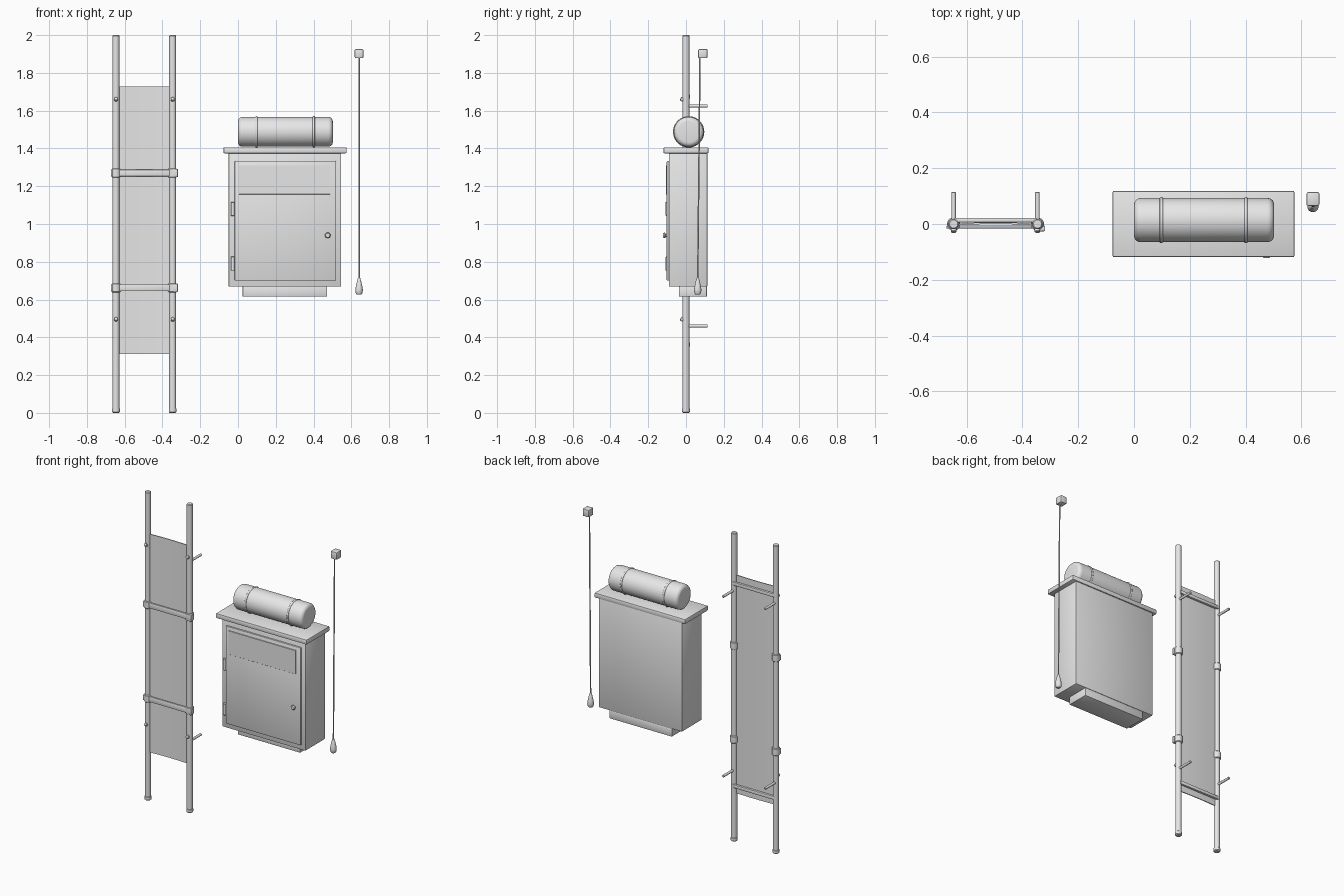
import bpy, bmesh, math
from mathutils import Matrix, Vector

if "Cube" in bpy.data.objects:
    bpy.data.objects.remove(bpy.data.objects["Cube"])

grey = bpy.data.materials.new("plain_grey")
grey.diffuse_color = (0.8, 0.8, 0.8, 1)
grey.use_nodes = True
grey.node_tree.nodes["Principled BSDF"].inputs["Base Color"].default_value = grey.diffuse_color


def finish(name, bm, angle=35):
    bmesh.ops.recalc_face_normals(bm, faces=bm.faces)
    me = bpy.data.meshes.new(name)
    bm.to_mesh(me)
    bm.free()
    me.materials.append(grey)
    ob = bpy.data.objects.new(name, me)
    bpy.context.collection.objects.link(ob)
    bpy.ops.object.select_all(action='DESELECT')
    ob.select_set(True)
    bpy.context.view_layer.objects.active = ob
    bpy.ops.object.shade_smooth_by_angle(angle=math.radians(angle))
    return ob


def box(name, lo, hi, bevel=0.0, segs=2):
    """Box between two corners with optional rounded edges."""
    bm = bmesh.new()
    bmesh.ops.create_cube(bm, size=1)
    for v in bm.verts:
        v.co = Vector([(a + b) / 2 + c * (b - a) for a, b, c in zip(lo, hi, v.co)])
    if bevel:
        bmesh.ops.bevel(bm, geom=bm.edges[:], offset=bevel, segments=segs,
                        profile=0.5, affect='EDGES')
    return finish(name, bm)


def lathe(name, profile, origin, axis=(0, 0, 1), sides=20):
    """Spin (radius, height) pairs about an axis, capping open ends."""
    bm = bmesh.new()
    rings = []
    for r, h in profile:
        rings.append([bm.verts.new((r * math.cos(2 * math.pi * i / sides),
                                    r * math.sin(2 * math.pi * i / sides), h))
                      for i in range(sides)])
    for a, b in zip(rings, rings[1:]):
        for i in range(sides):
            j = (i + 1) % sides
            bm.faces.new((a[i], a[j], b[j], b[i]))
    bm.faces.new(rings[0][::-1])
    bm.faces.new(rings[-1])
    turn = Vector((0, 0, 1)).rotation_difference(Vector(axis)).to_matrix().to_4x4()
    bmesh.ops.transform(bm, matrix=Matrix.Translation(origin) @ turn, verts=bm.verts)
    return finish(name, bm)


def rod(name, r, start, end, sides=16, b=0.002):
    d = Vector(end) - Vector(start)
    n = d.length
    return lathe(name, [(r - b, 0), (r, b), (r, n - b), (r - b, n)], start, d.normalized(), sides)


# --- Stretcher ---
POLES = (-0.646, -0.346)
for side, x in zip(("left", "right"), POLES):
    rod(side + "_pole", 0.0185, (x, 0, 0.01), (x, 0, 2.0), 20, 0.004)
    rod(side + "_foot_cap", 0.0205, (x, 0, 0), (x, 0, 0.027), 20, 0.005)
    for z in (1.66, 0.495):
        # wall hook through the pole, with a front stud
        rod(side + "_wall_hook", 0.008, (x, 0, z - 0.035), (x, 0.115, z - 0.035), 12)
        rod(side + "_stud", 0.010, (x, -0.014, z - 0.004), (x, -0.029, z + 0.004), 12)
    for z in (1.27, 0.662):
        rod(side + "_strap_loop", 0.024, (x, 0, z - 0.024), (x, 0, z + 0.024), 20, 0.004)

# sagging canvas between the poles
bm = bmesh.new()
n = 12
front, back = [], []
for i in range(n + 1):
    t = i / n
    x = POLES[0] + 0.014 + t * 0.272
    y = 0.004 * math.sin(math.pi * t)
    for row, dy in ((front, -0.004), (back, 0.002)):
        row.append([bm.verts.new((x, y + dy, z)) for z in (0.312, 1.727)])
for i in range(n):
    f0, f1, b0, b1 = front[i], front[i + 1], back[i], back[i + 1]
    bm.faces.new((f0[0], f1[0], f1[1], f0[1]))
    bm.faces.new((b0[0], b0[1], b1[1], b1[0]))
    bm.faces.new((f0[0], b0[0], b1[0], f1[0]))
    bm.faces.new((f0[1], f1[1], b1[1], b0[1]))
for k in (0, n):
    bm.faces.new((front[k][0], front[k][1], back[k][1], back[k][0]))
finish("canvas", bm)

for z in (1.27, 0.662):
    box("front_strap", (-0.672, -0.016, z - 0.018), (-0.318, -0.006, z + 0.018), 0.003)
    box("strap_buckle", (-0.345, -0.026, z - 0.022), (-0.318, -0.008, z + 0.022), 0.004)
for z in (1.675, 0.362):
    box("back_spreader", (POLES[0], 0.006, z - 0.011), (POLES[1], 0.022, z + 0.011), 0.003)

# --- Cabinet ---
box("cabinet_body", (-0.05, -0.09, 0.668), (0.546, 0.113, 1.376), 0.004)
box("cabinet_top", (-0.077, -0.119, 1.374), (0.575, 0.119, 1.406), 0.006)
box("cabinet_base", (0.024, -0.037, 0.615), (0.472, 0.111, 0.67), 0.004)
box("door", (-0.018, -0.102, 0.70), (0.52, -0.088, 1.334), 0.005)
box("door_panel", (0.005, -0.107, 1.157), (0.488, -0.1, 1.31), 0.001, 1)
for z in (1.08, 0.79):
    rod("hinge", 0.010, (-0.028, -0.098, z - 0.037), (-0.028, -0.098, z + 0.037), 14)
lathe("door_knob", [(0.008, 0), (0.008, 0.008), (0.014, 0.010), (0.015, 0.015), (0.011, 0.021)],
      (0.475, -0.10, 0.94), (0, -1, 0), 18)

# --- Blanket roll ---
R, L = 0.079, 0.502
curve = [(R - 0.024 * (1 - math.sin(a)), 0.024 * (1 - math.cos(a)))
         for a in (math.pi / 2 * i / 5 for i in range(6))]
lathe("blanket_roll", curve + [(r, L - h) for r, h in reversed(curve)],
      (0, 0.014, 1.488), (1, 0, 0), 40)
for x in (0.098, 0.401):
    ring = [(R + 0.004 * math.sin(a), -0.006 * math.cos(a))
            for a in (math.pi * i / 6 for i in range(7))]
    lathe("roll_strap", ring, (x, 0.014, 1.488), (1, 0, 0), 40)

# --- Pull cord ---
box("cord_box", (0.618, 0.064, 1.878), (0.664, 0.114, 1.926), 0.006)
rod("pull_cord", 0.004, (0.641, 0.074, 1.885), (0.641, 0.062, 0.70), 10, 0.001)
lathe("cord_handle", [(0.006, 0.088), (0.010, 0.075), (0.017, 0.045), (0.020, 0.025),
                      (0.018, 0.008), (0.012, 0)], (0.641, 0.062, 0.626), (0, 0, 1), 18)
